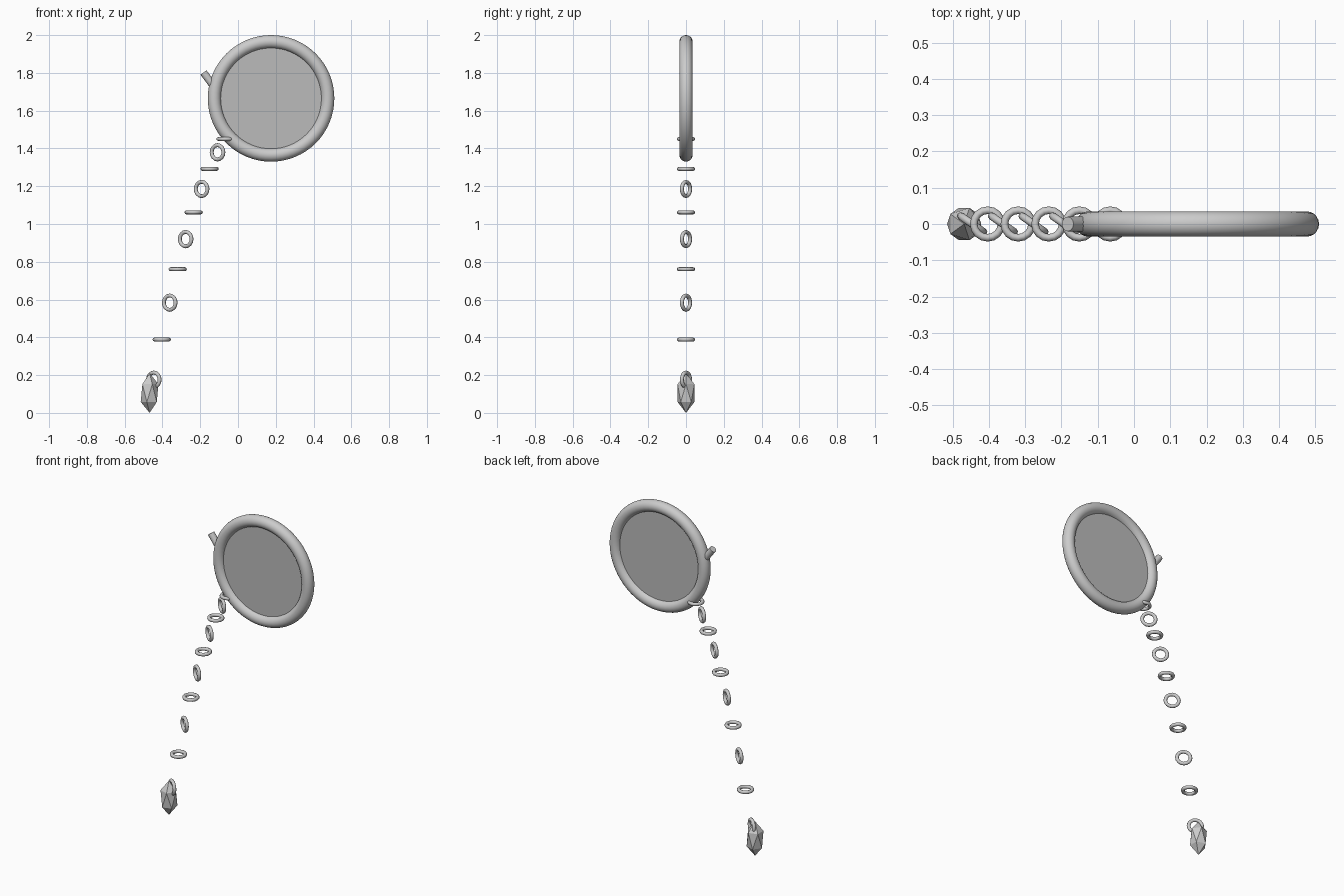
import bpy, math

if "Cube" in bpy.data.objects:
    bpy.data.objects.remove(bpy.data.objects["Cube"])


def material(name, rgba):
    m = bpy.data.materials.new(name)
    m.diffuse_color = rgba
    m.use_nodes = True
    m.node_tree.nodes["Principled BSDF"].inputs["Base Color"].default_value = m.diffuse_color
    return m


metal = material("silver metal", (0.6, 0.6, 0.6, 1))
glass = material("grey glass", (0.5, 0.5, 0.5, 0.8))
stone = material("grey stone", (0.6, 0.6, 0.6, 1))


def finish(name, mat, smooth=True):
    ob = bpy.context.object
    ob.name = name
    ob.data.materials.append(mat)
    if smooth:
        bpy.ops.object.shade_smooth()
    return ob


CX, CZ = 0.175, 1.665

# round frame and lens
bpy.ops.mesh.primitive_torus_add(location=(CX, 0, CZ), rotation=(math.pi / 2, 0, 0),
                                 major_radius=0.3, minor_radius=0.035,
                                 major_segments=64, minor_segments=20)
finish("frame_ring", metal)
bpy.ops.mesh.primitive_cylinder_add(vertices=64, radius=0.285, depth=0.02,
                                    location=(CX, 0, CZ), rotation=(math.pi / 2, 0, 0))
finish("lens", glass)
bpy.ops.object.shade_smooth_by_angle()

# small peg on the upper left of the frame
bpy.ops.mesh.primitive_cylinder_add(vertices=16, radius=0.02, depth=0.1,
                                    location=(-0.153, 0, 1.762), rotation=(0, -0.64, 0))
finish("frame_peg", metal)
bpy.ops.object.shade_smooth_by_angle()

# chain: links alternate flat and upright along a sagging curve
for i in range(10):
    x = -0.066 - 0.0422 * i
    z = 1.45 - 0.0615 * i - 0.0089 * i * i
    rot = (math.pi / 2, 0, math.radians(-35)) if i % 2 else (0, 0, 0)
    bpy.ops.mesh.primitive_torus_add(location=(x, 0, z), rotation=rot,
                                     major_radius=0.038, minor_radius=0.0105,
                                     major_segments=16, minor_segments=8)
    finish(f"chain_link_{i + 1}", metal)

# faceted pendant stone at the end of the chain
bpy.ops.mesh.primitive_ico_sphere_add(subdivisions=1, radius=0.0525,
                                      location=(-0.468, 0, 0.105), scale=(1, 1, 2))
finish("pendant_stone", stone, smooth=False)
